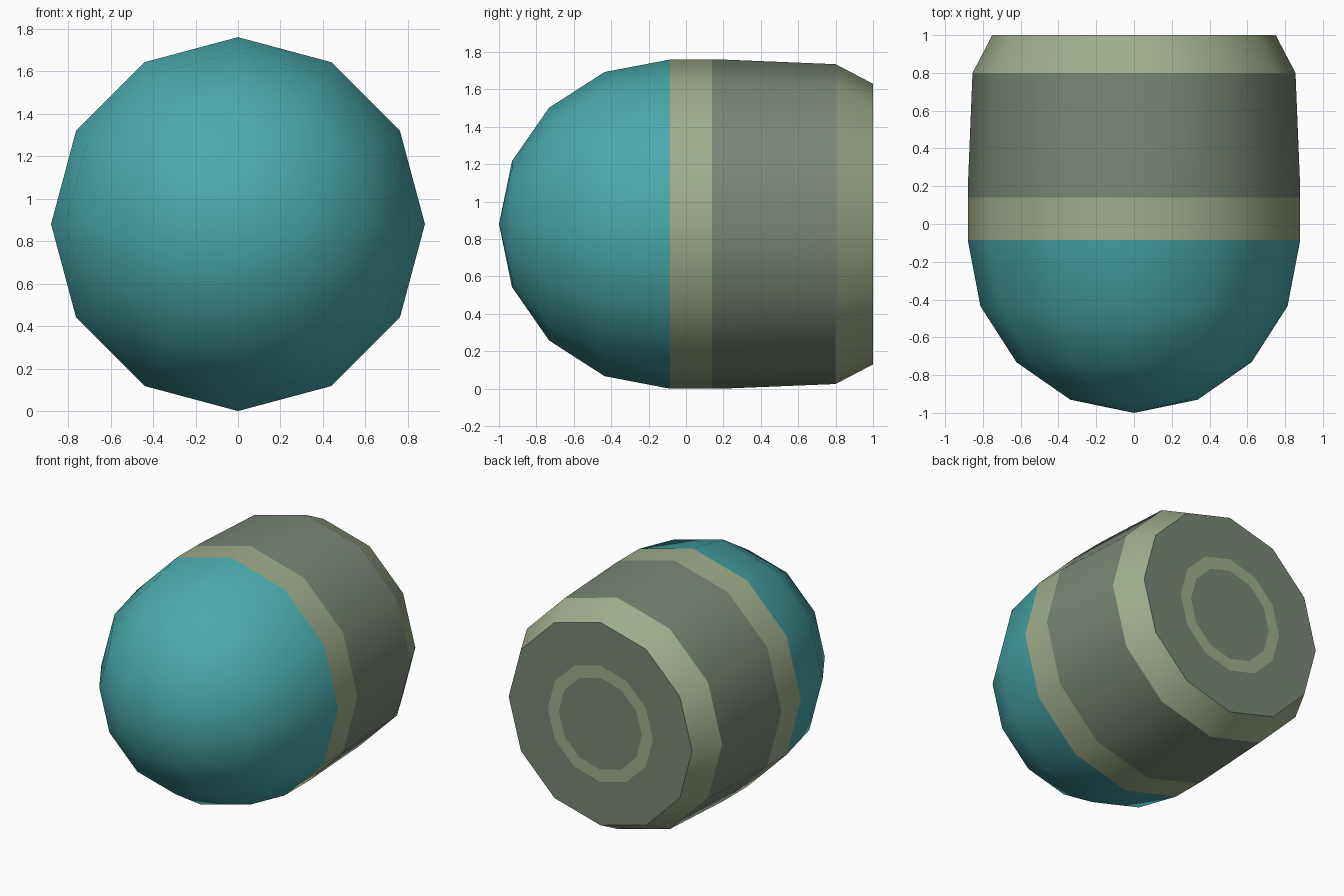
import bpy, bmesh, math

if "Cube" in bpy.data.objects:
    bpy.data.objects.remove(bpy.data.objects["Cube"])

SIDES, R, CZ = 12, 0.88, 0.88


def material(name, srgb):
    m = bpy.data.materials.new(name)
    lin = [((c / 255 + 0.055) / 1.055) ** 2.4 for c in srgb]
    m.diffuse_color = (*lin, 1)
    m.use_nodes = True
    m.node_tree.nodes["Principled BSDF"].inputs["Base Color"].default_value = m.diffuse_color
    return m


teal = material("teal", (74, 170, 173))
sage = material("sage", (160, 173, 140))
moss = material("grey_green", (122, 135, 119))


def lathe(name, profile, mats, bands):
    """Revolve (y, radius) points about the y axis; bands[i] colours segment i."""
    bm = bmesh.new()
    rings = []
    for y, r in profile:
        n = 1 if r == 0 else SIDES
        rings.append([bm.verts.new((r * math.cos(2 * math.pi * k / SIDES), y,
                                    CZ + r * math.sin(2 * math.pi * k / SIDES)))
                      for k in range(n)])
    for i, (a, b) in enumerate(zip(rings, rings[1:])):
        for k in range(SIDES):
            j = (k + 1) % SIDES
            corners = [a[k % len(a)], a[j % len(a)], b[j % len(b)], b[k % len(b)]]
            f = bm.faces.new(list(dict.fromkeys(corners)))
            f.material_index = bands[i]
            f.smooth = True
    bmesh.ops.recalc_face_normals(bm, faces=bm.faces)
    # Crisp edges wherever the colour changes
    for e in bm.edges:
        if len({f.material_index for f in e.link_faces}) > 1:
            e.smooth = False
    me = bpy.data.meshes.new(name)
    bm.to_mesh(me)
    bm.free()
    for m in mats:
        me.materials.append(m)
    ob = bpy.data.objects.new(name, me)
    bpy.context.collection.objects.link(ob)
    return ob


# Rounded front dome: quarter ellipse ending in a pole
dome = [(-0.085 - 0.915 * math.sin(math.radians(a)),
         R * math.cos(math.radians(a)) if a < 90 else 0)
        for a in (90, 67.5, 45, 22.5, 0)]
lathe("front_dome", dome, [teal], [0] * 4)

# Barrel with front band, rear bevel, and flat back with an inlaid ring
barrel = [(-0.085, R), (0.14, R), (0.19, R), (0.8, 0.855), (1.0, 0.75),
          (1.0, 0.43), (1.0, 0.34), (1.0, 0)]
lathe("barrel", barrel, [sage, moss], [0, 1, 1, 0, 1, 0, 1])
